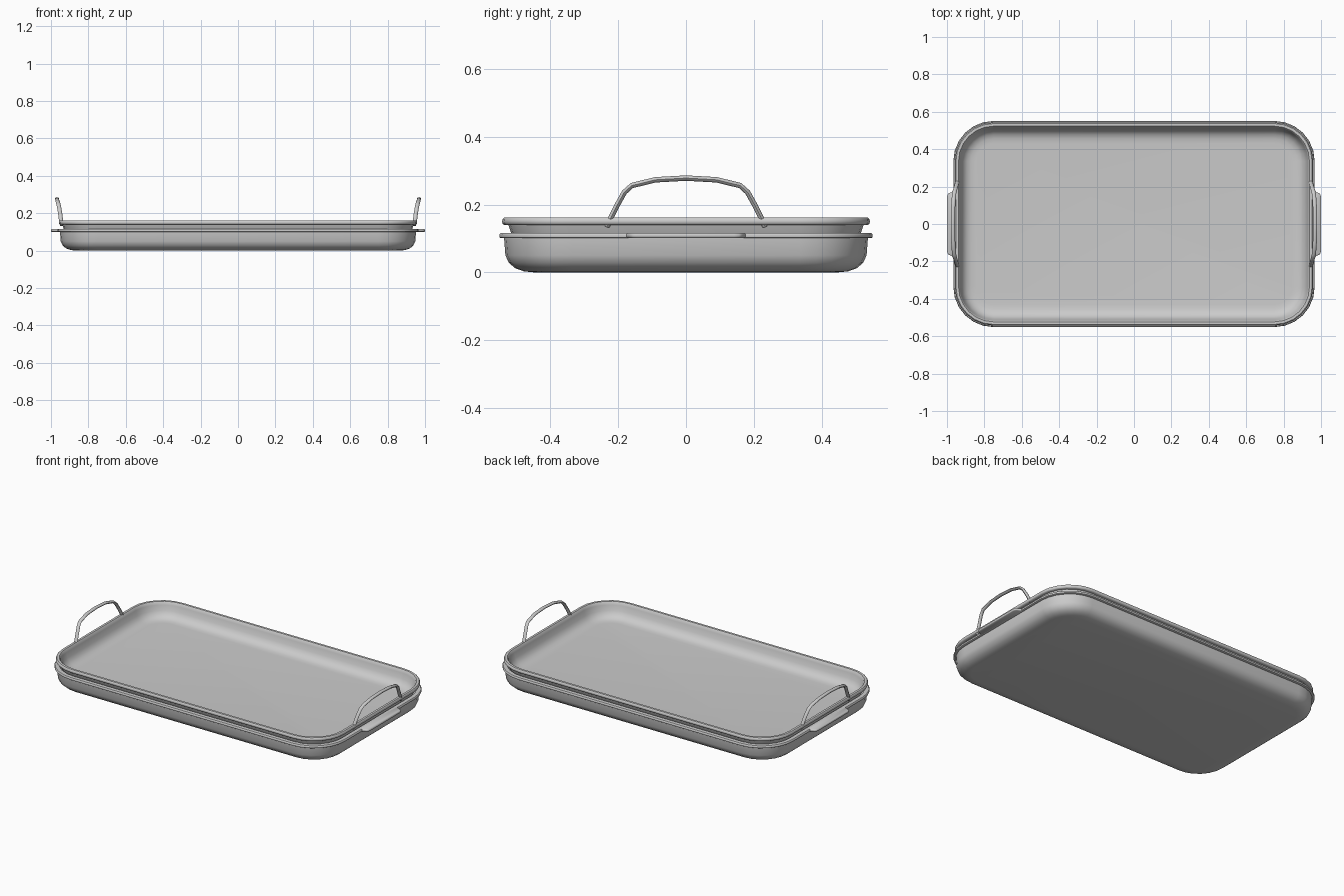
import bpy, bmesh
from math import cos, sin, pi, radians
from mathutils import Vector

if "Cube" in bpy.data.objects:
    bpy.data.objects.remove(bpy.data.objects["Cube"])

HX, HY, R, SEG = 0.966, 0.551, 0.215, 6


def finish(name, bm, angle=40):
    bmesh.ops.recalc_face_normals(bm, faces=bm.faces)
    mesh = bpy.data.meshes.new(name)
    bm.to_mesh(mesh)
    bm.free()
    ob = bpy.data.objects.new(name, mesh)
    bpy.context.collection.objects.link(ob)
    bpy.ops.object.select_all(action='DESELECT')
    ob.select_set(True)
    bpy.context.view_layer.objects.active = ob
    bpy.ops.object.shade_smooth_by_angle(angle=radians(angle))
    return ob


def loft(bm, rings):
    """Bridge rings of points and cap both ends."""
    loops = [[bm.verts.new(p) for p in ring] for ring in rings]
    n = len(loops[0])
    for a, b in zip(loops, loops[1:]):
        for i in range(n):
            j = (i + 1) % n
            bm.faces.new((a[i], a[j], b[j], b[i]))
    bm.faces.new(loops[0])
    bm.faces.new(loops[-1])


def rounded_ring(inset, z):
    r = R - inset
    pts = []
    for k, (sx, sy) in enumerate([(1, 1), (-1, 1), (-1, -1), (1, -1)]):
        for i in range(SEG + 1):
            a = (k + i / SEG) * pi / 2
            pts.append((sx * (HX - R) + r * cos(a), sy * (HY - R) + r * sin(a), z))
    return pts


def tray(name, profile):
    bm = bmesh.new()
    loft(bm, [rounded_ring(d, z) for d, z in profile])
    return finish(name, bm)


# Outer pan with flange: (inset, height) from underside to inner floor
tray("outer_pan", [
    (.1, 0), (.072, .003), (.047, .012), (.028, .028), (.018, .05), (.014, .101),
    (.004, .101), (.001, .103), (0, .108), (.001, .113), (.004, .116), (.028, .116),
    (.03, .062), (.04, .042), (.056, .026), (.078, .017), (.105, .014)])

# Inner tray with rolled rim: from inner floor over the rim to the underside
tray("inner_tray", [
    (.12, .07), (.095, .072), (.073, .079), (.056, .093), (.045, .112), (.036, .142),
    (.032, .157), (.028, .161), (.014, .161), (.010, .157), (.008, .150),
    (.010, .143), (.014, .140), (.027, .139), (.036, .112), (.048, .09),
    (.068, .070), (.093, .062), (.12, .06)])

for side, s in (("right", 1), ("left", -1)):
    # Grip tab on the flange
    half = [(.955, .178), (.968, .175), (.978, .169), (.99, .165), (.997, .157), (1.0, .143)]
    rings = []
    for inset, z in ((.004, .101), (0, .104), (0, .113), (.004, .116)):
        h = [(x - inset, y - inset) for x, y in half]
        rings.append([(s * x, y, z) for x, y in h] + [(s * x, -y, z) for x, y in reversed(h)])
    bm = bmesh.new()
    loft(bm, rings)
    finish(side + "_grip_tab", bm, 60)

    # Bowed handle rising from inside the rim, leaning outward at the top
    half = [(.941, .233, .135), (.946, .222, .16), (.951, .202, .2), (.957, .182, .236),
            (.962, .160, .256), (.967, .090, .273)]
    path = [Vector((s * x, y, z)) for x, y, z in half]
    path += [Vector((s * .968, 0, .278))]
    path += [Vector((s * x, -y, z)) for x, y, z in reversed(half)]
    rings = []
    for i, p in enumerate(path):
        t = (path[min(i + 1, len(path) - 1)] - path[max(i - 1, 0)]).normalized()
        across = t.cross(Vector((1, 0, 0))).normalized()
        out = across.cross(t)
        rings.append([p + .008 * cos(a) * across + .011 * sin(a) * out
                      for a in (k * pi / 4 for k in range(8))])
    bm = bmesh.new()
    loft(bm, rings)
    finish(side + "_handle", bm, 50)
